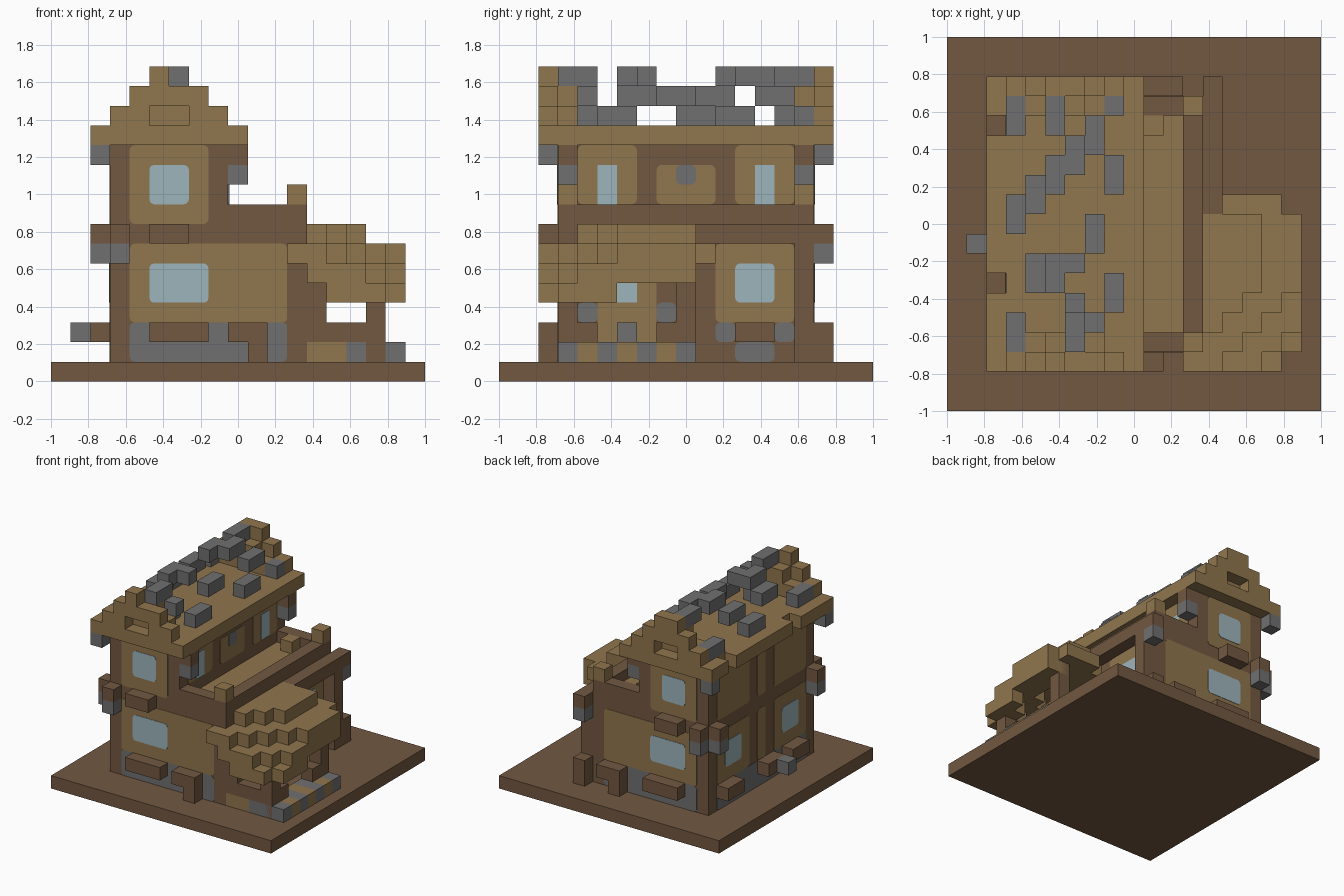
import bpy, bmesh
from mathutils import Vector

U = 2 / 19  # size of one block; all sizes below are counted in blocks

if "Cube" in bpy.data.objects:
    bpy.data.objects.remove(bpy.data.objects["Cube"])


def material(name, rgb):
    m = bpy.data.materials.new(name)
    m.use_nodes = True
    m.diffuse_color = (*rgb, 1)
    bsdf = m.node_tree.nodes["Principled BSDF"]
    bsdf.inputs["Base Color"].default_value = (*rgb, 1)
    bsdf.inputs["Roughness"].default_value = 0.9
    return m


DARK = material("dark timber", (0.17, 0.098, 0.053))
TAN = material("tan plaster", (0.28, 0.18, 0.075))
GREY = material("grey stone", (0.16, 0.16, 0.16))
GLASS = material("pale glass", (0.34, 0.46, 0.50))


def add_box(bm, x, y, z):
    """Box over block ranges; a single number means one block."""
    spans = [s if isinstance(s, tuple) else (s, s + 1) for s in (x, y, z)]
    verts = bmesh.ops.create_cube(bm, size=1)["verts"]
    for v in verts:
        v.co = Vector([a + (c + 0.5) * (b - a) for c, (a, b) in zip(v.co, spans)])
        v.co = v.co * U - Vector((1, 1, 0))
    return verts


def finish(bm, name, mat):
    mesh = bpy.data.meshes.new(name)
    bm.to_mesh(mesh)
    bm.free()
    mesh.materials.append(mat)
    ob = bpy.data.objects.new(name, mesh)
    bpy.context.collection.objects.link(ob)
    return ob


def blocks(name, mat, *boxes):
    bm = bmesh.new()
    for b in boxes:
        add_box(bm, *b)
    return finish(bm, name, mat)


def plate(name, mat, side, at, a, z, level=1, r=0.25):
    """Thin round-cornered plate on a wall; side is +x, -x, +y or -y."""
    sign = 1 if side[0] == "+" else -1
    depth = tuple(sorted((at, at + sign * 0.03 * level)))
    axis = "xy".index(side[1])
    bm = bmesh.new()
    add_box(bm, *((depth, a, z) if axis == 0 else (a, depth, z)))
    if r:
        edges = [e for e in bm.edges
                 if abs((e.verts[0].co - e.verts[1].co)[axis]) > 1e-5]
        bmesh.ops.bevel(bm, geom=edges, offset=r * U, segments=3,
                        profile=0.5, affect="EDGES")
    return finish(bm, name, mat)


# Ground and house shell
blocks("ground_slab", DARK, ((0, 19), (0, 19), (0, 1)))
blocks("lower_storey", DARK, ((3, 13), (3, 16), (1, 8)))
blocks("upper_storey", DARK, ((3, 9), (3, 16), (8, 12)))
blocks("balcony_rim", DARK, ((9, 13), 3, 8), ((9, 13), 15, 8), (12, (4, 15), 8))
blocks("balcony_deck", TAN, ((9, 12), (4, 15), (8, 8.1)), (10, 14, 8))
blocks("balcony_posts", TAN, (12, 3, 9), (12, 15, 9))

# Front and back walls share one layout
for label, side, wall, out in (("front", "-y", 3, 2), ("back", "+y", 16, 16)):
    plate(label + "_foundation", GREY, side, wall, (4, 12), (1, 3))
    plate(label + "_lower_panel", TAN, side, wall, (4, 12), (3, 7))
    plate(label + "_lower_window", GLASS, side, wall, (5, 8), (4, 6), 2)
    plate(label + "_upper_panel", TAN, side, wall, (4, 8), (8, 12))
    plate(label + "_upper_window", GLASS, side, wall, (5, 7), (9, 11), 2)
    blocks(label + "_sills", DARK, ((5, 8), out, 2), ((5, 7), out, 7))
    blocks(label + "_bench", DARK, (10, out, 1),
           ((9, 11) if label == "front" else (10, 12), out, 2))
    # Corner brackets and their stone ends
    inner = 3 if label == "front" else 15
    blocks(label + "_brackets", DARK, (2, inner, 7), (3, out, 7), (9, inner, 11))
    blocks(label + "_bracket_stones", GREY, (2, inner, 6), (3, out, 6),
           (2, out, 11), (9, inner, 10))

# Plain side wall
plate("side_foundation", GREY, "-x", 3, (4, 15), (1, 3))
for n, a in enumerate(((4, 8), (9, 10), (11, 15))):
    plate(f"side_lower_panel_{n}", TAN, "-x", 3, a, (3, 7))
    plate(f"side_upper_panel_{n}", TAN, "-x", 3, a, (8, 12))
for n, a in enumerate(((5, 7), (12, 14))):
    plate(f"side_window_{n}", GLASS, "-x", 3, a, (4, 6), 2)
blocks("side_sills", DARK, (2, (5, 7), 2), (2, (13, 15), 2), (2, (8, 10), 2))
blocks("side_stone", GREY, (1, 8, 2))

# Porch side wall: window bay, door, and upper wall above the balcony
plate("bay_panel", TAN, "+x", 13, (11, 15), (3, 7))
plate("bay_window", GLASS, "+x", 13, (12, 14), (4, 6), 2)
for n, (a, z) in enumerate((((11, 12), (2, 3)), ((14, 15), (2, 3)), ((12, 14), (1, 2)),
                            ((4, 5), (3, 4)), ((8, 9), (3, 4)))):
    plate(f"wall_stone_{n}", GREY, "+x", 13, a, z)
blocks("bay_sill", DARK, (13, (12, 14), 2))
plate("door_panel", TAN, "+x", 13, (5, 8), (2, 5), 1, 0)
plate("door_window", GLASS, "+x", 13, (6, 7), (4, 5), 2, 0)
blocks("door_step", GREY, (13, 6, (1, 3)))
for n, (a, w) in enumerate((((4, 7), 5), ((12, 15), 13))):
    plate(f"balcony_panel_{n}", TAN, "+x", 9, a, (9, 12), 1)
    plate(f"balcony_window_{n}", GLASS, "+x", 9, (w, w + 1), (9, 11), 2, 0)
plate("balcony_door", TAN, "+x", 9, (8, 11), (9, 11))
plate("balcony_door_stone", GREY, "+x", 9, (9, 10), (10, 11), 2)

# Side beam running back from the porch
blocks("side_beam", DARK, (13, (10, 17), 7))
blocks("side_beam_stone", GREY, (13, 16, 6))
blocks("back_bench_leg", DARK, (13, 15, (1, 7)), (13, 16, (1, 3)))

# Porch frame and paving
blocks("porch_posts", DARK, (13, 3, (3, 6)), (16, 3, (1, 5)), (16, 9, (1, 6)))
blocks("porch_rail", DARK, ((13, 17), 3, 2), (16, 4, 2), (16, 8, 2))
blocks("porch_plinth", TAN, ((13, 15), 3, 1))
blocks("porch_paving_stone", GREY, (15, 3, 1),
       *[((16.01, 18), j, 1) for j in range(3, 10, 2)])
blocks("porch_paving_tan", TAN, *[((16, 18), j, 1) for j in range(4, 10, 2)])

# Porch roof drops in steps toward its outer front corner
bm = bmesh.new()
for i in range(13, 18):
    for j in range(2, 10):
        d = (17 - i) + (j - 2)
        if d == 0:
            continue
        top = min(4 + d // 2, 7 if i < 16 and j > 3 else 6)
        add_box(bm, i, j, (max(top - 1, 4), top + 1))
add_box(bm, (14, 17), 10, 6)
add_box(bm, 12, 2, 6)
finish(bm, "porch_roof", TAN)

# Main roof slab, with gaps in the far eave
blocks("roof_slab", TAN, ((3, 10), (2, 17), 12), (2, (2, 6), 12),
       (2, (7, 14), 12), (2, (15, 17), 12))

# Stepped gables with an opening
for label, out, inner in (("front", 2, 3), ("back", 16, 15)):
    peak = 5 if label == "front" else (5, 7)
    blocks(label + "_gable", TAN, ((3, 5), out, 13), ((7, 9), out, 13),
           ((4, 8), out, 14), (peak, out, 15), ((4, 8), inner, 13), ((5, 7), inner, 14))

# Stone tiles: each roof column has its own height, runs are along y
tiles = {3: ((3, 5), (9, 11), (14, 16)), 4: ((6, 8), (10, 12)),
         5: ((6, 8), (11, 13), (14, 16)), 6: ((3, 5), (7, 8), (12, 14)),
         7: ((4, 5), (8, 10), (13, 15)), 8: ((5, 7), (11, 13), (15, 16))}
blocks("roof_stones", GREY, (6, 5, 13),
       *[(i, run, 10 + i if i < 6 else 21 - i)
         for i, runs in tiles.items() for run in runs])
